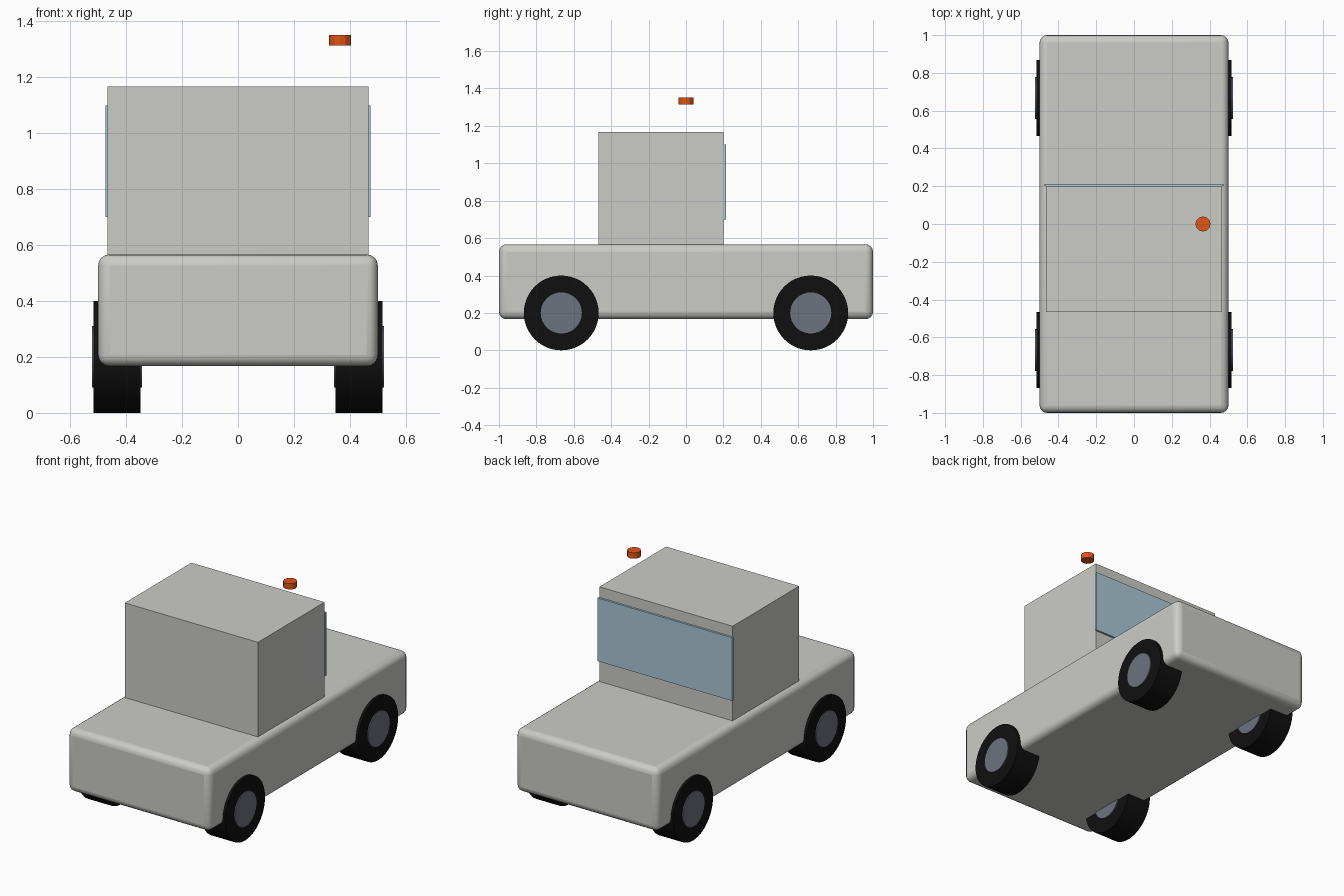
import bpy
import math

default = bpy.data.objects.get("Cube")
if default:
    bpy.data.objects.remove(default, do_unlink=True)


def material(name, rgb):
    m = bpy.data.materials.new(name)
    m.use_nodes = True
    m.diffuse_color = (*rgb, 1)
    m.node_tree.nodes["Principled BSDF"].inputs["Base Color"].default_value = (*rgb, 1)
    return m


paint = material("warm grey paint", (0.6, 0.6, 0.57))
rubber = material("black rubber", (0.005, 0.005, 0.005))
steel = material("blue grey steel", (0.155, 0.17, 0.215))
glass = material("pale blue glass", (0.4, 0.58, 0.67))
amber = material("orange lens", (0.75, 0.09, 0.008))


def box(name, low, high, mat):
    centre = [(a + b) / 2 for a, b in zip(low, high)]
    bpy.ops.mesh.primitive_cube_add(size=1, location=centre)
    ob = bpy.context.object
    ob.name = name
    ob.scale = [b - a for a, b in zip(low, high)]
    bpy.ops.object.transform_apply(location=False, rotation=False, scale=True)
    ob.data.materials.append(mat)
    return ob


def cylinder(name, centre, radius, depth, sides, mat, sideways=False, smooth=True):
    turn = (0, math.pi / 2, 0) if sideways else (0, 0, 0)
    bpy.ops.mesh.primitive_cylinder_add(vertices=sides, radius=radius, depth=depth,
                                        location=centre, rotation=turn)
    ob = bpy.context.object
    ob.name = name
    ob.data.materials.append(mat)
    if smooth:
        bpy.ops.object.shade_smooth_by_angle(angle=math.radians(30))
    return ob


# Lower body with rounded edges
body = box("body", (-0.5, -1, 0.167), (0.5, 1, 0.567), paint)
bevel = body.modifiers.new("rounded edges", "BEVEL")
bevel.width = 0.04
bevel.segments = 4
bpy.context.view_layer.objects.active = body
bpy.ops.object.shade_smooth_by_angle(angle=math.radians(40))

# Cab and its window pane
box("cab", (-0.467, -0.467, 0.567), (0.467, 0.2, 1.167), paint)
box("window", (-0.473, 0.2, 0.7), (0.473, 0.213, 1.1), glass)

# Wheels: a tyre with a hub showing on both sides
for side, x in (("left", 0.433), ("right", -0.433)):
    for end, y in (("front", -0.667), ("rear", 0.667)):
        cylinder(f"{end}_{side}_tyre", (x, y, 0.2), 0.2, 0.167, 48, rubber, True)
        cylinder(f"{end}_{side}_hub", (x, y, 0.2), 0.11, 0.18, 32, steel, True)

# Warning beacon
cylinder("beacon", (0.365, 0, 1.333), 0.04, 0.037, 12, amber, smooth=False)
